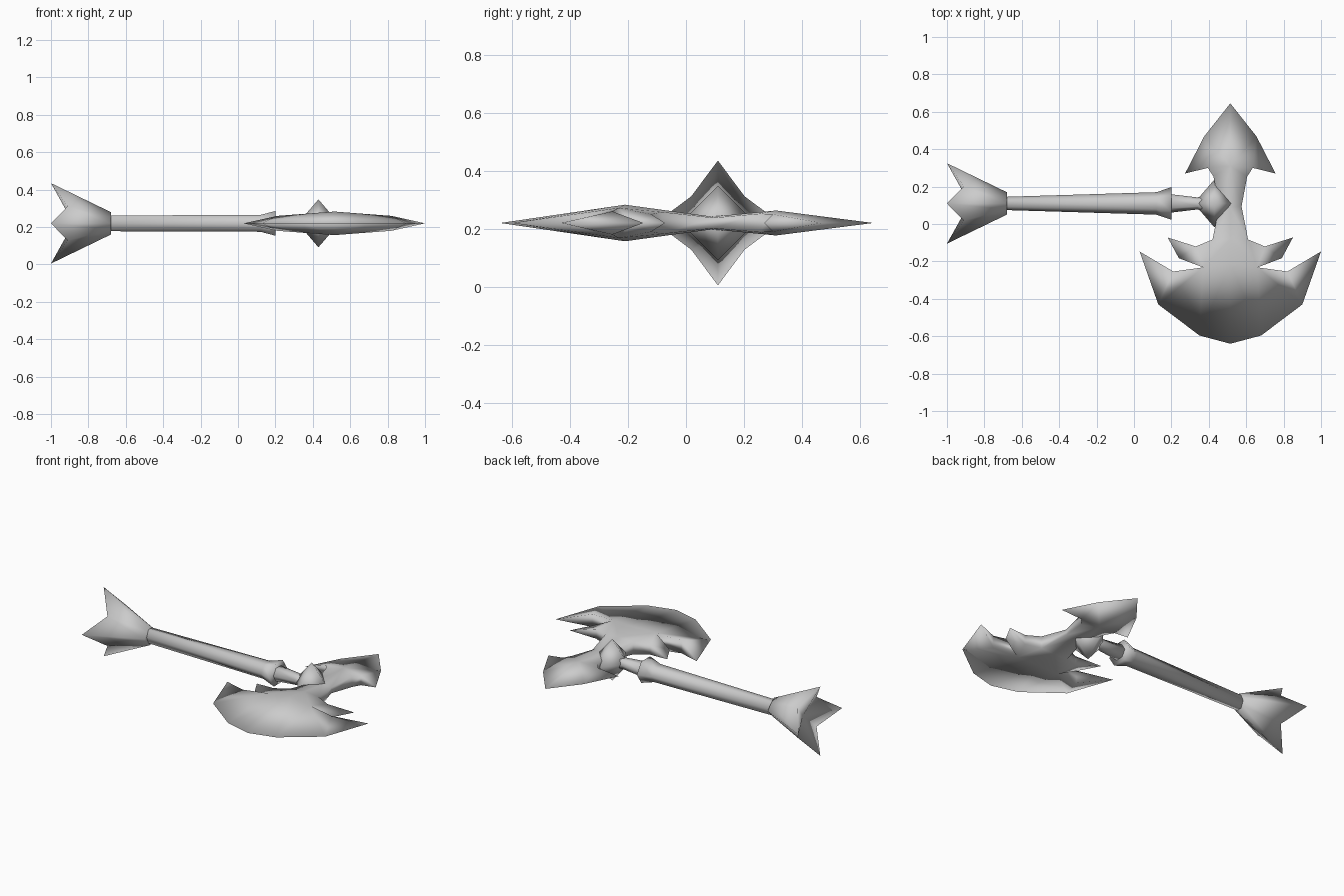
import bpy, bmesh, math

if "Cube" in bpy.data.objects:
    bpy.data.objects.remove(bpy.data.objects["Cube"], do_unlink=True)

AXIS_Y, AXIS_Z = 0.11, 0.22   # line of the handle

steel = bpy.data.materials.new("grey_steel")
steel.use_nodes = True
colour = (0.6, 0.6, 0.6, 1)
steel.diffuse_color = colour
steel.node_tree.nodes["Principled BSDF"].inputs["Base Color"].default_value = colour


def finish(name, bm, location):
    """Turn a bmesh into a smooth steel object."""
    bmesh.ops.recalc_face_normals(bm, faces=bm.faces)
    mesh = bpy.data.meshes.new(name)
    bm.to_mesh(mesh)
    bm.free()
    mesh.materials.append(steel)
    mesh.shade_smooth()
    obj = bpy.data.objects.new(name, mesh)
    obj.location = location
    bpy.context.scene.collection.objects.link(obj)
    return obj


def loft(name, rings, end_x=None):
    """Skin rings of (x, y, z) points; end_x draws the first cap to a point."""
    bm = bmesh.new()
    loops = [[bm.verts.new(p) for p in ring] for ring in rings]
    n = len(loops[0])
    for a, b in zip(loops, loops[1:]):
        for i in range(n):
            j = (i + 1) % n
            bm.faces.new((a[i], a[j], b[j], b[i]))
    bm.faces.new(loops[-1])
    if end_x is None:
        bm.faces.new(loops[0])
    else:
        tip = bm.verts.new((end_x, 0, 0))
        for i in range(n):
            bm.faces.new((tip, loops[0][i], loops[0][(i + 1) % n]))
    return finish(name, bm, (0, AXIS_Y, AXIS_Z))


def oval(x, ry, rz, sides=6):
    """Ring across the handle, scaled so its flats reach rz."""
    turn = 2 * math.pi / sides
    top = math.sin(math.pi / 3)
    return [(x, ry * math.cos(i * turn), rz * math.sin(i * turn) / top)
            for i in range(sides)]


def star(x_point, x_valley, r_point, r_valley):
    """Four-pointed ring whose valleys lie at a different x."""
    ring = []
    for i in range(8):
        x, r = (x_valley, r_valley) if i % 2 else (x_point, r_point)
        ring.append((x, r * math.cos(i * math.pi / 4), r * math.sin(i * math.pi / 4)))
    return ring


# Handle: flared pommel, tapered shaft with collar, neck
loft("pommel", [star(-1, -0.91, 0.215, 0.13), star(-0.68, -0.68, 0.06, 0.045)], -0.88)
loft("shaft", [oval(-0.7, 0.035, 0.042), oval(0.12, 0.06, 0.045), oval(0.2, 0.087, 0.066)])
loft("neck", [oval(0.19, 0.05, 0.04), oval(0.34, 0.032, 0.03), oval(0.42, 0.06, 0.03)])

# Diamond boss where the neck meets the blade
loft("boss", [[(0.32, 0, 0)] * 4, star(0.43, 0.43, 0.128, 0)[::2], [(0.54, 0, 0)] * 4])
boss = bpy.data.objects["boss"]
bm = bmesh.new()
bm.from_mesh(boss.data)
bmesh.ops.remove_doubles(bm, verts=bm.verts, dist=0.001)
bmesh.ops.recalc_face_normals(bm, faces=bm.faces)
bm.to_mesh(boss.data)
bm.free()

# Blade: named points (half width, y, half thickness) of one quarter
P = {
    "spear_tip": (0, 0.645, 0), "spear_mid": (0, 0.31, 0.043),
    "waist_mid": (0, 0.09, 0.022), "root_mid": (0, -0.08, 0.045),
    "body_mid": (0, -0.21, 0.063), "edge_mid": (0, -0.64, 0),
    "shoulder": (0.14, 0.468, 0), "barb": (0.242, 0.27, 0),
    "barb_in": (0.12, 0.3, 0.03), "spear_in": (0.09, 0.254, 0.032),
    "waist": (0.06, 0.094, 0.018), "root": (0.095, -0.083, 0.038),
    "spike_in": (0.185, -0.12, 0.03), "spike": (0.335, -0.072, 0),
    "spike_out": (0.275, -0.183, 0), "notch": (0.145, -0.232, 0.052),
    "horn_in": (0.305, -0.254, 0.04), "horn": (0.485, -0.147, 0),
    "edge_side": (0.385, -0.43, 0), "edge_low": (0.165, -0.596, 0),
}
FACES = [
    "spear_tip shoulder spear_mid", "spear_mid shoulder barb_in", "shoulder barb barb_in",
    "spear_mid barb_in spear_in", "spear_mid spear_in waist waist_mid",
    "waist_mid waist root root_mid", "root_mid root notch body_mid", "root spike_in notch",
    "spike_in spike spike_out", "spike_in spike_out notch", "body_mid notch edge_low edge_mid",
    "notch horn_in edge_side", "notch edge_side edge_low", "horn_in horn edge_side",
]
RIM = ("barb barb_in spear_in waist root spike_in spike spike_out "
       "notch horn_in horn").split()

bm = bmesh.new()
verts = {}


def vert(name, side, up):
    x, y, z = P[name]
    key = (x * side, y, z * up)
    if key not in verts:
        verts[key] = bm.verts.new(key)
    return verts[key]


for side in (1, -1):
    for up in (1, -1):
        for face in FACES:
            bm.faces.new([vert(n, side, up) for n in face.split()])
    # Walls that close the thick inner rim
    for a, b in zip(RIM, RIM[1:]):
        quad = [vert(a, side, 1), vert(b, side, 1), vert(b, side, -1), vert(a, side, -1)]
        wall = list(dict.fromkeys(quad))
        if len(wall) > 2:
            bm.faces.new(wall)
finish("axe_blade", bm, (0.515, 0, AXIS_Z))
